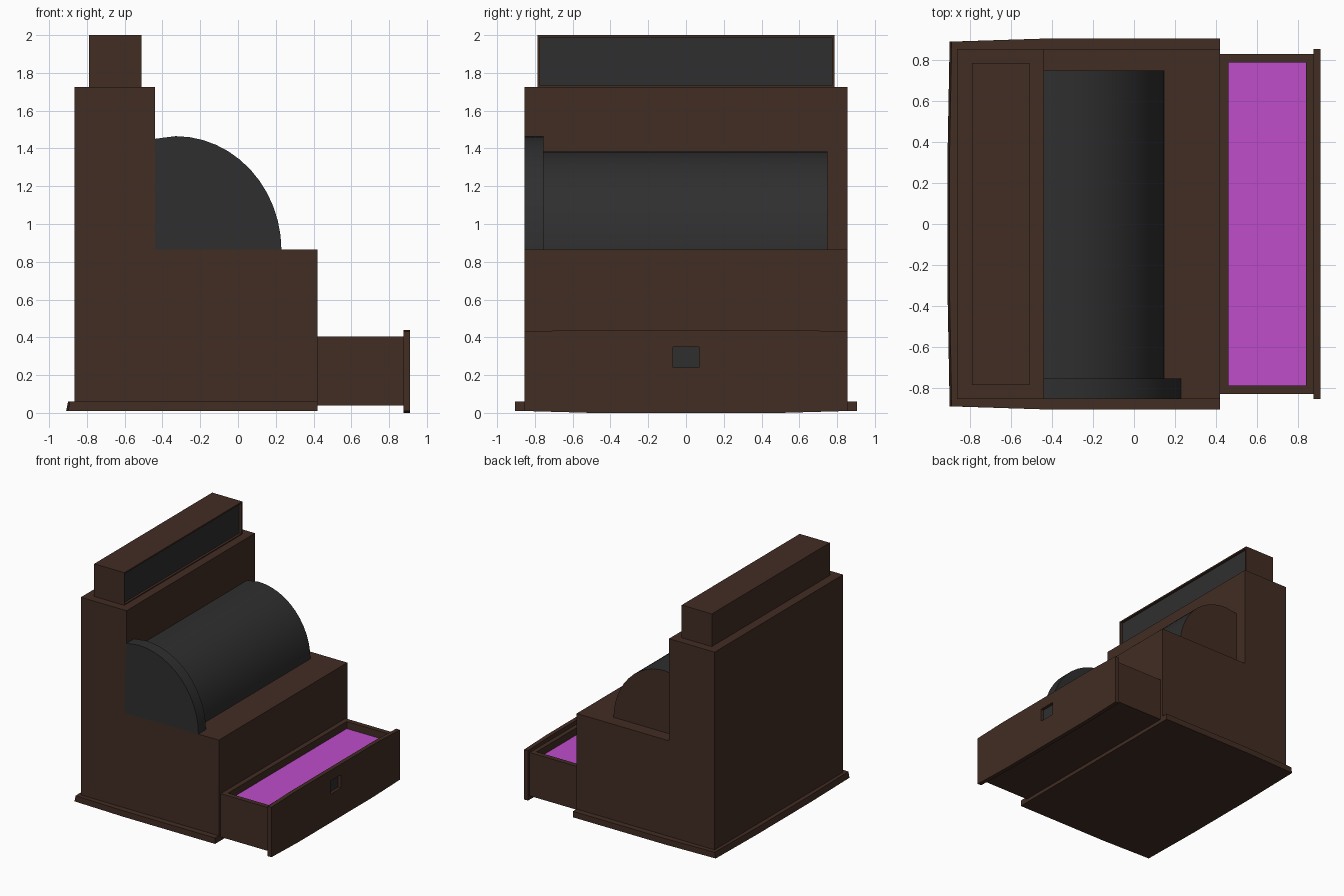
import bpy, bmesh, math
from mathutils import Vector

if "Cube" in bpy.data.objects:
    bpy.data.objects.remove(bpy.data.objects["Cube"])


def material(name, rgb):
    m = bpy.data.materials.new(name)
    m.diffuse_color = (*rgb, 1)
    m.use_nodes = True
    m.node_tree.nodes["Principled BSDF"].inputs["Base Color"].default_value = m.diffuse_color
    return m


BROWN = material("dark brown", (0.054, 0.026, 0.017))
DARK = material("charcoal", (0.028, 0.028, 0.028))
PINK = material("magenta", (0.52, 0.075, 0.60))


def finish(bm, name, mats):
    me = bpy.data.meshes.new(name)
    bm.to_mesh(me)
    bm.free()
    ob = bpy.data.objects.new(name, me)
    for m in mats:
        me.materials.append(m)
    bpy.context.collection.objects.link(ob)
    return ob


def prism(points, direction):
    """Closed prism: a flat outline of 3D points swept along a vector."""
    bm = bmesh.new()
    face = bm.faces.new([bm.verts.new(p) for p in points])
    ext = bmesh.ops.extrude_face_region(bm, geom=[face], use_keep_orig=True)
    new = [g for g in ext["geom"] if isinstance(g, bmesh.types.BMVert)]
    bmesh.ops.translate(bm, verts=new, vec=direction)
    bmesh.ops.recalc_face_normals(bm, faces=bm.faces)
    return bm


def box(x0, x1, y, z0, z1):
    return prism([(x0, -y, z0), (x1, -y, z0), (x1, -y, z1), (x0, -y, z1)],
                 (0, 2 * y, 0))


def recess(bm, face, margin, depth, mat):
    """Sink an inset panel into a face and colour its floor."""
    if margin:
        bmesh.ops.inset_individual(bm, faces=[face], thickness=margin)
    bmesh.ops.inset_individual(bm, faces=[face], thickness=0, depth=-depth)
    face.material_index = mat


def facing(bm, normal):
    bm.normal_update()
    return max(bm.faces, key=lambda f: f.normal.dot(Vector(normal)))


# stepped cabinet
profile = [(-0.865, 0.05), (0.42, 0.05), (0.42, 0.865), (-0.44, 0.865),
           (-0.44, 1.725), (-0.865, 1.725)]
finish(prism([(x, -0.855, z) for x, z in profile], (0, 1.71, 0)), "cabinet", [BROWN])

# plinth with a slightly bowed, sloping back
half = [(0.42, 0.905), (-0.44, 0.905), (-0.90, 0.89), (-0.91, 0.35)]
outline = half + [(x, -y) for x, y in reversed(half)]
bm = prism([(x, y, 0.01) for x, y in outline], (0, 0, 0.05))
for v in bm.verts:
    if v.co.z > 0.03 and v.co.x < -0.8:
        v.co.x += 0.01
finish(bm, "plinth", [BROWN])

# display housing with recessed window facing +x
bm = box(-0.79, -0.51, 0.785, 1.72, 2.0)
recess(bm, facing(bm, (1, 0, 0)), 0.018, 0.02, 1)
finish(bm, "display_housing", [BROWN, DARK])


# curved key bank and its raised end cap
def quarter_round(rx, rz, y0, y1, n=12):
    cx, cz = -0.33, 0.86
    pts = [(-0.46, cz)]
    pts += [(cx + rx * math.cos(a), cz + rz * math.sin(a))
            for a in (math.pi / 2 * i / n for i in range(n + 1))]
    pts.append((-0.46, cz + rz * math.sqrt(1 - (0.13 / rx) ** 2)))
    return prism([(x, y0, z) for x, z in pts], (0, y1 - y0, 0))


def smooth(ob):
    bpy.ops.object.select_all(action='DESELECT')
    ob.select_set(True)
    bpy.context.view_layer.objects.active = ob
    bpy.ops.object.shade_smooth_by_angle(angle=math.radians(30))


bm = quarter_round(0.48, 0.525, -0.76, 0.75)
facing(bm, (0, 1, 0)).material_index = 1
smooth(finish(bm, "key_bank", [DARK, BROWN]))
smooth(finish(quarter_round(0.56, 0.605, -0.855, -0.755), "key_bank_cap", [DARK]))

# open drawer with sunken tray
bm = box(0.42, 0.88, 0.83, 0.04, 0.405)
recess(bm, facing(bm, (0, 0, 1)), 0.058, 0.06, 1)
finish(bm, "drawer", [BROWN, PINK])

# drawer front, slightly bowed, with a finger recess
half = [(0.855, 0.01), (0.855, 0.43), (0.55, 0.44)]
outline = [(0.5, 0.0)] + half + [(-y, z) for y, z in reversed(half)] + [(-0.5, 0.0)]
bm = prism([(0.875, y, z) for y, z in outline], (0.035, 0, 0))
for co, no in (((0, -0.07, 0), (0, 1, 0)), ((0, 0.07, 0), (0, 1, 0)),
               ((0, 0, 0.24), (0, 0, 1)), ((0, 0, 0.35), (0, 0, 1))):
    geom = bm.verts[:] + bm.edges[:] + bm.faces[:]
    bmesh.ops.bisect_plane(bm, geom=geom, plane_co=co, plane_no=no)
target = Vector((0.91, 0, 0.295))
hole = min(bm.faces, key=lambda f: (f.calc_center_median() - target).length)
bm.normal_update()
recess(bm, hole, 0, 0.025, 1)
finish(bm, "drawer_front", [BROWN, DARK])
